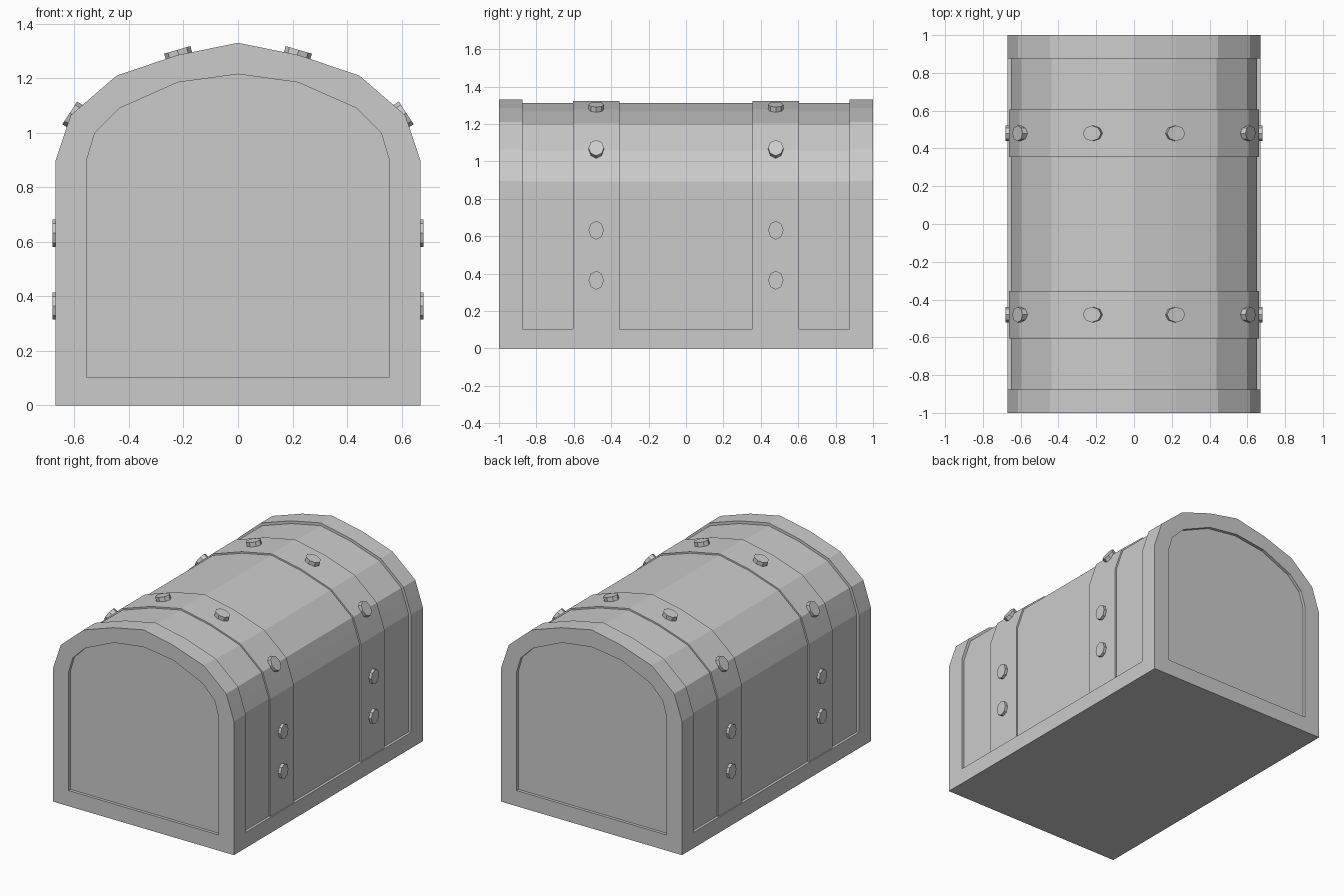
import bpy, bmesh, math
from mathutils import Vector, Matrix

if "Cube" in bpy.data.objects:
    bpy.data.objects.remove(bpy.data.objects["Cube"])


def mirrored(half):
    """Close a right-half profile (bottom to peak) across x = 0."""
    return half + [(-x, z) for x, z in reversed(half[:-1])]


def finish(name, bm):
    bmesh.ops.recalc_face_normals(bm, faces=bm.faces)
    mesh = bpy.data.meshes.new(name)
    bm.to_mesh(mesh)
    bm.free()
    obj = bpy.data.objects.new(name, mesh)
    bpy.context.collection.objects.link(obj)
    return obj


def prism(name, profile, y0, y1, hole=None):
    """Extrude an xz profile along y, optionally with a matching hole profile."""
    bm = bmesh.new()
    n = len(profile)

    def loop(pts, y):
        return [bm.verts.new((x, y, z)) for x, z in pts]

    def bridge(p, q):
        for i in range(n):
            j = (i + 1) % n
            bm.faces.new((p[i], p[j], q[j], q[i]))

    a, b = loop(profile, y0), loop(profile, y1)
    bridge(a, b)
    if hole:
        c, d = loop(hole, y0), loop(hole, y1)
        bridge(c, d)
        bridge(a, c)
        bridge(b, d)
    else:
        bm.faces.new(a)
        bm.faces.new(b)
    return finish(name, bm)


def inset(profile, d):
    """Shrink the profile by d along mitred corner normals."""
    out, n = [], len(profile)
    for i in range(n):
        p, c, q = (Vector(profile[(i + k) % n]) for k in (-1, 0, 1))
        e, f = (c - p).normalized(), (q - c).normalized()
        n1, n2 = Vector((-e.y, e.x)), Vector((-f.y, f.x))
        m = c + (n1 + n2) * (d / (1 + n1.dot(n2)))
        out.append((m.x, m.y))
    return out


outer = mirrored([(0.67, 0), (0.67, 0.895), (0.642, 0.98), (0.613, 1.065),
                  (0.445, 1.21), (0.222, 1.285), (0, 1.33)])
panel = mirrored([(0.555, 0.105), (0.555, 0.9), (0.54, 0.95), (0.525, 1.0),
                  (0.435, 1.09), (0.22, 1.185), (0, 1.215)])

# Recessed body and raised base rail
prism("chest_body", inset(outer, 0.018), -0.98, 0.98)
prism("base_rail", [(-0.67, 0), (0.67, 0), (0.67, 0.105), (-0.67, 0.105)],
      -0.876, 0.876)

# Rivet positions: outer face centre (x, z) and tilt of its axis
rivets = [(0.681, 0.365, 0), (0.681, 0.632, 0), (0.617, 1.073, 33), (0.223, 1.304, 74)]

for s, end in ((-1, "front"), (1, "back")):
    # End frames around the sunken end panels
    prism(end + "_frame", outer, s * 1.0, s * 0.875, panel)
    # Straps over the lid
    prism(end + "_strap", inset(outer, 0.008), s * 0.355, s * 0.605)
    # Eight-sided rivets, mirrored left and right
    bm = bmesh.new()
    depth = 0.04
    for side in (-1, 1):
        for x, z, tilt in rivets:
            a = math.radians(tilt)
            axis = Vector((side * math.cos(a), 0, math.sin(a)))
            across = Vector((0, 1, 0))
            along = axis.cross(across)
            rot = Matrix((across, along, axis)).transposed().to_4x4()
            centre = Vector((side * x, s * 0.48, z)) - axis * depth / 2
            bmesh.ops.create_cone(
                bm, cap_ends=True, segments=8, radius1=1, radius2=1, depth=depth,
                matrix=Matrix.Translation(centre) @ rot @ Matrix.Diagonal((0.041, 0.05, 1, 1)))
    finish(end + "_strap_rivets", bm)
